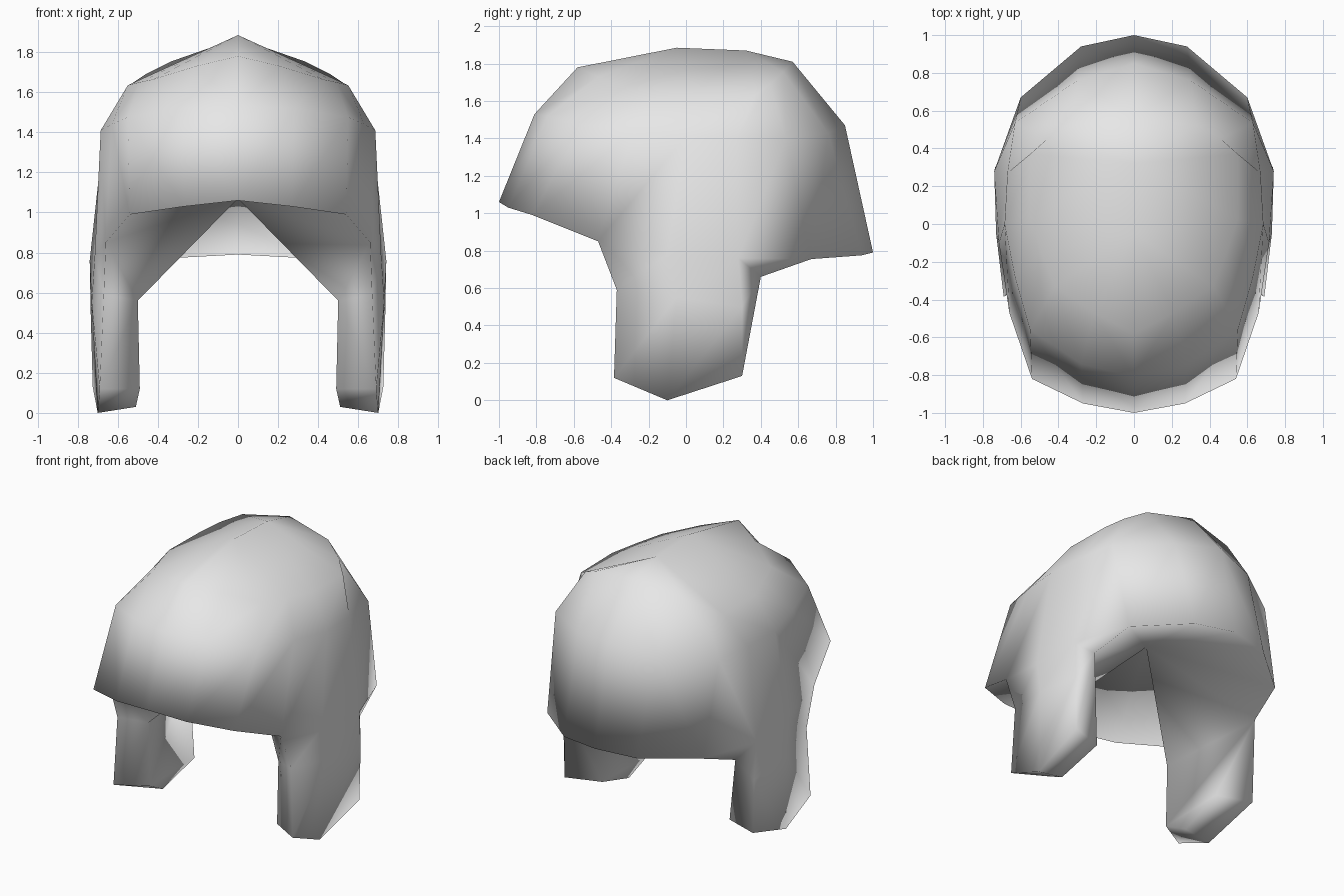
import bpy
import bmesh

cube = bpy.data.objects.get("Cube")
if cube:
    bpy.data.objects.remove(cube, do_unlink=True)

# One light grey for the whole cap
grey = bpy.data.materials.new("light_grey")
grey.use_nodes = True
colour = (0.8, 0.8, 0.8, 1)
grey.diffuse_color = colour
for node in grey.node_tree.nodes:
    if node.type == 'BSDF_PRINCIPLED':
        node.inputs["Base Color"].default_value = colour

bm = bmesh.new()


def row(*points):
    return [bm.verts.new(p) for p in points]


def face(*verts):
    return bm.faces.new(verts)


def bridge(lower, upper):
    """Join two rows of equal length with quads."""
    for i in range(len(lower) - 1):
        face(lower[i], lower[i + 1], upper[i + 1], upper[i])


def fan(loop, tip):
    """Join each pair of neighbours in a row to one tip."""
    for a, b in zip(loop, loop[1:]):
        face(a, b, tip)


# Left half of the dome in three rows, front centre round to back centre
rim = row((0, -1, 1.06), (0.27, -0.95, 1.03), (0.54, -0.82, 0.99),
          (0.66, -0.47, 0.85), (0.715, -0.1, 0.78), (0.74, 0.28, 0.76),
          (0.6, 0.67, 0.755), (0.28, 0.94, 0.775), (0, 1, 0.79))
shoulder = row((0, -0.81, 1.53), (0.28, -0.74, 1.52), (0.55, -0.56, 1.475),
               (0.63, -0.28, 1.44), (0.685, 0, 1.41), (0.67, 0.27, 1.405),
               (0.63, 0.535, 1.4), (0.3, 0.76, 1.43), (0, 0.85, 1.47))
crown = row((0, -0.58, 1.78), (0.21, -0.47, 1.73), (0.42, -0.33, 1.665),
            (0.49, -0.15, 1.65), (0.55, 0.03, 1.635), (0.55, 0.37, 1.63),
            (0.46, 0.45, 1.69), (0.33, 0.52, 1.755), (0, 0.57, 1.81))
bridge(rim, shoulder)
bridge(shoulder, crown)

# Crown top, sloping up to the centre ridge
ridge_front, ridge_back = row((0, -0.05, 1.885), (0, 0.32, 1.87))
fan(crown[:5], ridge_front)
fan(crown[4:], ridge_back)
face(ridge_front, crown[4], ridge_back)

# Ear flap, outer side
side_front, side_mid, side_back = rim[3:6]
flap_mid = row((0.67, -0.37, 0.59), (0.73, -0.05, 0.55), (0.735, 0.3, 0.5))
flap_tip = row((0.69, -0.385, 0.12), (0.7, -0.1, 0), (0.725, 0.3, 0.13))
bridge(flap_mid, rim[3:6])
bridge(flap_tip, flap_mid)

# Ear flap, inner side: thick at the front, tapering to the back corner
inner_front, back_corner = row((0.5, -0.27, 0.56), (0.66, 0.4, 0.66))
inner_tip = row((0.49, -0.27, 0.12), (0.51, -0.1, 0.03), (0.49, 0.22, 0.13))
bridge(flap_tip, inner_tip)
face(*inner_tip)
face(inner_tip[0], inner_tip[2], back_corner, inner_front)
face(flap_tip[0], flap_mid[0], inner_front, inner_tip[0])
face(side_front, flap_mid[0], inner_front)
fan([rim[6], side_back, flap_mid[2], flap_tip[2], inner_tip[2]], back_corner)

# Underside, folded into an arch between the flaps
arch = bm.verts.new((0, 0.12, 1.07))
fan(rim[:4] + [inner_front, back_corner] + rim[6:], arch)

# Mirror to the right half, weld the centre and smooth
bmesh.ops.mirror(bm, geom=bm.verts[:] + bm.edges[:] + bm.faces[:],
                 axis='X', merge_dist=0.001)
bmesh.ops.remove_doubles(bm, verts=bm.verts[:], dist=0.001)
bmesh.ops.recalc_face_normals(bm, faces=bm.faces[:])
for f in bm.faces:
    f.smooth = True

mesh = bpy.data.meshes.new("ear_flap_cap")
bm.to_mesh(mesh)
bm.free()
mesh.materials.append(grey)
cap = bpy.data.objects.new("ear_flap_cap", mesh)
bpy.context.scene.collection.objects.link(cap)
